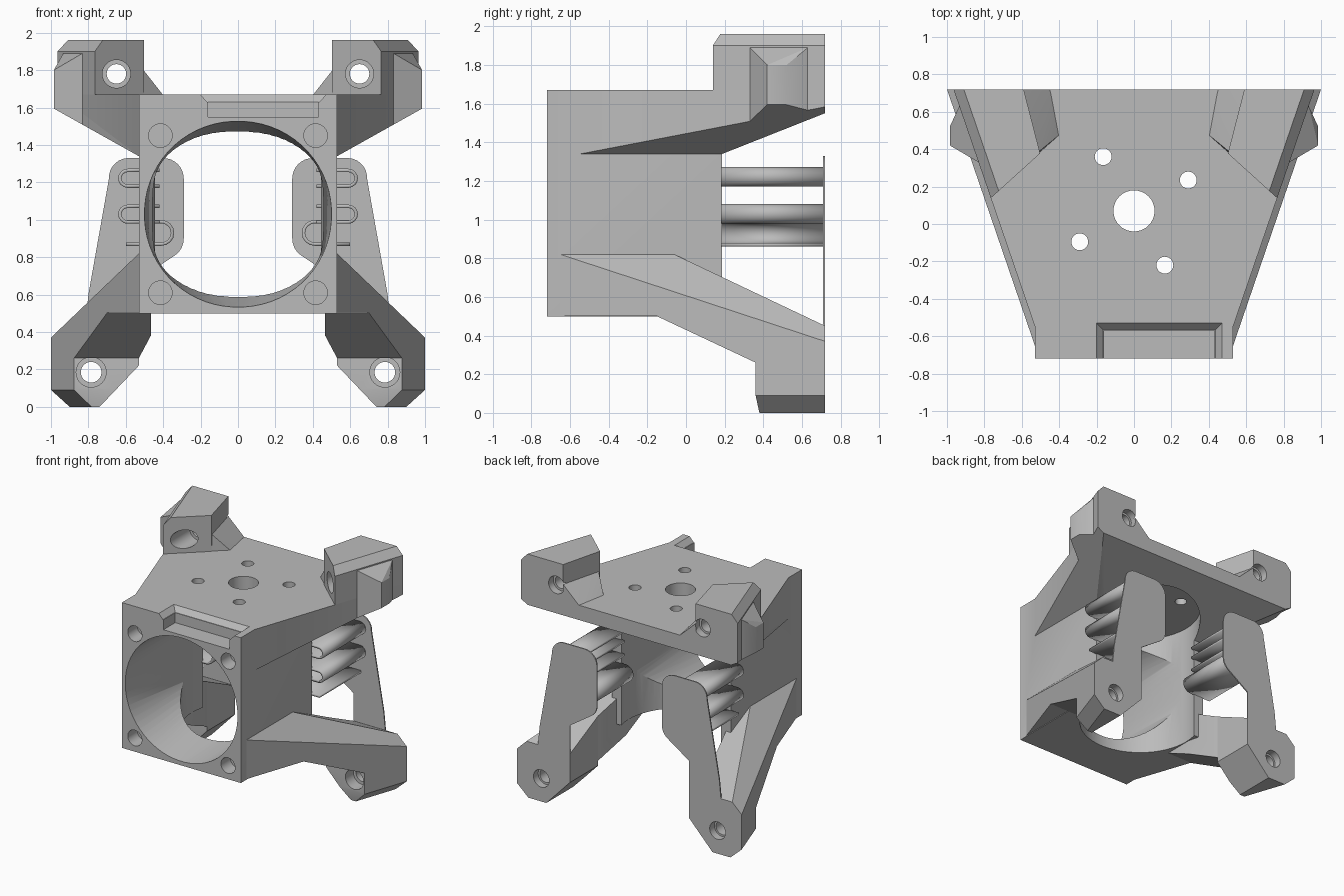
import bpy, bmesh, math
from mathutils import Vector, Matrix

cube = bpy.data.objects.get("Cube")
if cube:
    bpy.data.objects.remove(cube, do_unlink=True)

grey = bpy.data.materials.new("light_grey")
grey.use_nodes = True
grey.diffuse_color = (0.5, 0.5, 0.5, 1)
grey.node_tree.nodes["Principled BSDF"].inputs["Base Color"].default_value = grey.diffuse_color

FRONT, BACK, TOP = -0.72, 0.72, 1.67
TAPER = 0.343                      # sideways flare of the outer walls per unit of depth


def flare(y):
    return 1 + TAPER * (y - BACK)


def flare_plane(inset=0, side=1):
    return (side, -TAPER, 0, flare(0) - inset)


def wing_under(x):
    return 1.34 + 0.56 * (x - 0.53)


def add_object(name, bm, mirror=False):
    bmesh.ops.recalc_face_normals(bm, faces=bm.faces)
    mesh = bpy.data.meshes.new(name)
    bm.to_mesh(mesh)
    bm.free()
    mesh.materials.append(grey)
    ob = bpy.data.objects.new(name, mesh)
    bpy.context.collection.objects.link(ob)
    if mirror:
        mod = ob.modifiers.new("mirror", 'MIRROR')
        mod.use_mirror_merge = False
    return ob


def hull(name, points, mirror=False):
    bm = bmesh.new()
    for p in points:
        bm.verts.new(p)
    bmesh.ops.remove_doubles(bm, verts=bm.verts, dist=0.0005)
    bmesh.ops.convex_hull(bm, input=bm.verts)
    bmesh.ops.delete(bm, geom=[v for v in bm.verts if not v.link_faces], context='VERTS')
    bmesh.ops.dissolve_limit(bm, angle_limit=0.01, verts=bm.verts, edges=bm.edges)
    return add_object(name, bm, mirror)


def block(name, lo, hi, planes=(), mirror=False):
    """Box trimmed by half spaces a*x + b*y + c*z <= d."""
    bm = bmesh.new()
    bmesh.ops.create_cube(bm, size=1)
    for v in bm.verts:
        v.co = [l + (c + 0.5) * (h - l) for c, l, h in zip(v.co, lo, hi)]
    for a, b, c, d in planes:
        n = Vector((a, b, c))
        bmesh.ops.bisect_plane(bm, geom=bm.verts[:] + bm.edges[:] + bm.faces[:],
                               plane_co=n * d / n.length_squared, plane_no=n, clear_outer=True)
        bmesh.ops.holes_fill(bm, edges=bm.edges, sides=0)
    if not planes:
        return add_object(name, bm, mirror)
    points = [v.co.copy() for v in bm.verts]
    bm.free()
    return hull(name, points, mirror)


def rod(name, axis, start, length, radius, mirror=False, sides=48):
    bm = bmesh.new()
    turn = Matrix.Rotation(-math.pi / 2, 4, 'X') if axis == 'Y' else Matrix()
    shift = Matrix.Translation(start) @ turn @ Matrix.Translation((0, 0, length / 2))
    bmesh.ops.create_cone(bm, cap_ends=True, segments=sides, radius1=radius,
                          radius2=radius, depth=length, matrix=shift)
    return add_object(name, bm, mirror)


def sheet(name, outline, y0, y1):
    """Closed outline in x and z, extruded in depth."""
    bm = bmesh.new()
    face = bm.faces.new([bm.verts.new((x, y0, z)) for x, z in outline])
    ext = bmesh.ops.extrude_face_region(bm, geom=[face], use_keep_orig=True)
    bmesh.ops.translate(bm, vec=(0, y1 - y0, 0),
                        verts=[g for g in ext["geom"] if isinstance(g, bmesh.types.BMVert)])
    return add_object(name, bm, True)


def duct(name, sides=64):
    """Round opening at the front, blending to a flattened rounded rectangle."""
    bm = bmesh.new()
    rings = []
    for y, rx, rz, power in ((-0.75, 0.502, 0.502, 1), (0.05, 0.455, 0.37, 0.55)):
        ring = []
        for i in range(sides):
            a = 2 * math.pi * (i + 0.5) / sides
            c, s = math.cos(a), math.sin(a)
            ring.append(bm.verts.new((rx * math.copysign(abs(c) ** power, c), y,
                                      1.03 + rz * math.copysign(abs(s) ** power, s))))
        rings.append(ring)
        bm.faces.new(ring)
    for i in range(sides):
        j = (i + 1) % sides
        quad = (rings[0][i], rings[0][j], rings[1][j], rings[1][i])
        bm.faces.new(quad[:3])
        bm.faces.new((quad[0], quad[2], quad[3]))
    return add_object(name, bm)


def arc(cx, cz, r, a0, a1, n=8):
    angles = [math.radians(a0 + (a1 - a0) * i / n) for i in range(n + 1)]
    return [(cx + r * math.cos(a), cz + r * math.sin(a)) for a in angles]


# Main housing and the flared top plate, fused further down
housing = block("housing", (-0.53, FRONT, 0.5), (0.53, 0.187, TOP))
wings = [flare_plane(0.035, s) for s in (1, -1)]
wings += [(s * 0.56, 0, -1, 0.56 * 0.53 - 1.34) for s in (1, -1)]
top_plate = block("top_plate", (-1.1, FRONT, 1.34), (1.1, BACK, TOP),
                  wings + [(0, 0.396, -1, 0.396 * 0.187 - 1.34)])

# Lower legs: root on the housing wall, sloping arm, foot
leg_top = [(0.957, 0, 1, 0.82 + 0.957 * 0.53), (0, 0.474, 1, 0.82 - 0.474 * 0.06)]
block("leg_root", (0.505, -0.7, 0.505), (1.1, -0.15, 0.82), leg_top + [flare_plane()], True)
block("leg_arm", (0.465, -0.15, 0.2), (1.1, 0.36, 0.82),
      leg_top + [flare_plane(), (0, -0.47, -1, -0.5 + 0.47 * 0.15),
                 (-1, 0.25, 0, 0.25 * 0.1 - 0.465)], True)
foot = block("foot", (0.53, 0.36, 0), (1.1, BACK, 0.82),
             leg_top + [flare_plane(), (-1.05, 0, -1, -1.05 * 0.74), (0, -1, -0.22, -0.38),
                        (1, -TAPER, -1.11, flare(0) - 0.1)], True)

# Thin upright fins behind the housing
fin = ([(0.53, 0.4), (0.82, 0.4), (0.8, 0.6), (0.69, 1.22)] + arc(0.585, 1.225, 0.105, 10, 90)
       + arc(0.4, 1.22, 0.11, 90, 180) + [(0.29, 0.92)] + arc(0.4, 0.9, 0.11, 180, 235) + [(0.53, 0.68)])
sheet("rear_fin", fin, 0.71, BACK)


# Folded strips joining the housing to the fins
def strip(name, z, r, x_open, x_bend, facing):
    bend = arc(x_bend, z, r, -90, 90) if facing > 0 else arc(x_bend, z, r, 270, 90)
    path = [(x_open, z - r)] + bend + [(x_open, z + r)]
    bm = bmesh.new()
    rows = [[bm.verts.new((x, y, zz)) for x, zz in path] for y in (0.18, 0.712)]
    for i in range(len(path) - 1):
        bm.faces.new((rows[0][i], rows[0][i + 1], rows[1][i + 1], rows[1][i]))
    ob = add_object(name, bm, True)
    mod = ob.modifiers.new("thickness", 'SOLIDIFY')
    mod.thickness = 0.018
    mod.offset = 0


strip("upper_strip", 1.222, 0.042, 0.42, 0.59, 1)
strip("middle_strip", 1.03, 0.042, 0.42, 0.59, 1)
strip("lower_strip", 0.93, 0.06, 0.6, 0.41, -1)

# Upper mounting towers with gussets and side clips
tower = block("tower", (0.3, 0.1, 1.6), (1.1, BACK, 1.96),
              [flare_plane(0.035), (-0.24, -0.265, 0, -0.24 * 0.775 - 0.265 * 0.13),
               (-0.33, 0.085, 0, -0.33 * 0.505 + 0.085 * 0.39),
               (1, -TAPER, 0.92, flare(0) - 0.035 + 0.92 * 1.9)], True)
hull("tower_gusset", [(0.505, 0.39, 1.8), (0.59, BACK, 1.8), (0.395, 0.48, 1.66), (0.44, BACK, 1.66),
                      (0.54, 0.35, 1.66), (0.595, BACK, 1.66)], True)
clip = []
for y in (0.33, 0.63):
    for x in (flare(y) - 0.035, flare(y) - 0.1):
        clip += [(x, y, wing_under(x)), (x, y, 1.89)]
clip += [(0.985, y, z) for y in (0.42, 0.52) for z in (wing_under(0.985), 1.8)]
hull("side_clip", clip, True)

# Cutters: round chamber, air duct, screw bores, front notch
cuts = {
    housing: [rod("cut_chamber", 'Z', (0, 0.0713, 0.3), 1.2, 0.46, sides=60), duct("cut_duct")],
    tower: [rod("cut_tower_bore", 'Y', (0.65, 0, 1.78), 0.9, 0.052, mirror=True),
            rod("cut_tower_head", 'Y', (0.65, 0, 1.78), 0.42, 0.075, mirror=True),
            rod("cut_tower_rear", 'Y', (0.65, 0.66, 1.78), 0.2, 0.07, mirror=True)],
    foot: [rod("cut_foot_bore", 'Y', (0.785, 0.2, 0.185), 0.7, 0.055, mirror=True),
           rod("cut_foot_head", 'Y', (0.785, 0.2, 0.185), 0.26, 0.08, mirror=True),
           rod("cut_foot_rear", 'Y', (0.785, 0.66, 0.185), 0.2, 0.07, mirror=True)],
}
for z in (0.61, 1.45):
    cuts[housing].append(rod("cut_corner_hole", 'Y', (0.415, -0.8, z), 0.2, 0.063, mirror=True, sides=32))
for x, y, r in ((0, 0.07, 0.11), (-0.165, 0.36, 0.045), (0.29, 0.235, 0.045),
                (-0.29, -0.095, 0.045), (0.165, -0.22, 0.045)):
    cuts[housing].append(rod("cut_top_hole", 'Z', (x, y, 1.4), 0.5, r, sides=32))
rim = [(x, y, 1.63) for x in (-0.165, 0.435) for y in (-0.8, -0.565)]
rim += [(x, y, 1.69) for x in (-0.22, 0.49) for y in (-0.8, -0.51)]
cuts[housing] += [block("cut_notch", (-0.16, -0.8, 1.55), (0.43, -0.57, 1.66)), hull("cut_notch_rim", rim)]


# Apply the booleans one after another, dropping each helper
def combine(part, other, operation):
    other.hide_render = True
    mod = part.modifiers.new(operation.lower(), 'BOOLEAN')
    mod.operation = operation
    mod.solver = 'EXACT'
    mod.object = other
    bpy.context.view_layer.update()
    graph = bpy.context.evaluated_depsgraph_get()
    mesh = bpy.data.meshes.new_from_object(part.evaluated_get(graph))
    part.modifiers.clear()
    part.data = mesh
    bpy.data.objects.remove(other, do_unlink=True)


combine(housing, top_plate, 'UNION')
for part, cutters in cuts.items():
    for cutter in cutters:
        combine(part, cutter, 'DIFFERENCE')

# Smooth the round walls
bpy.ops.object.select_all(action='DESELECT')
for ob in bpy.context.collection.objects:
    if ob.type == 'MESH' and grey.name in ob.data.materials:
        ob.select_set(True)
        bpy.context.view_layer.objects.active = ob
bpy.ops.object.shade_smooth_by_angle(angle=math.radians(25))
